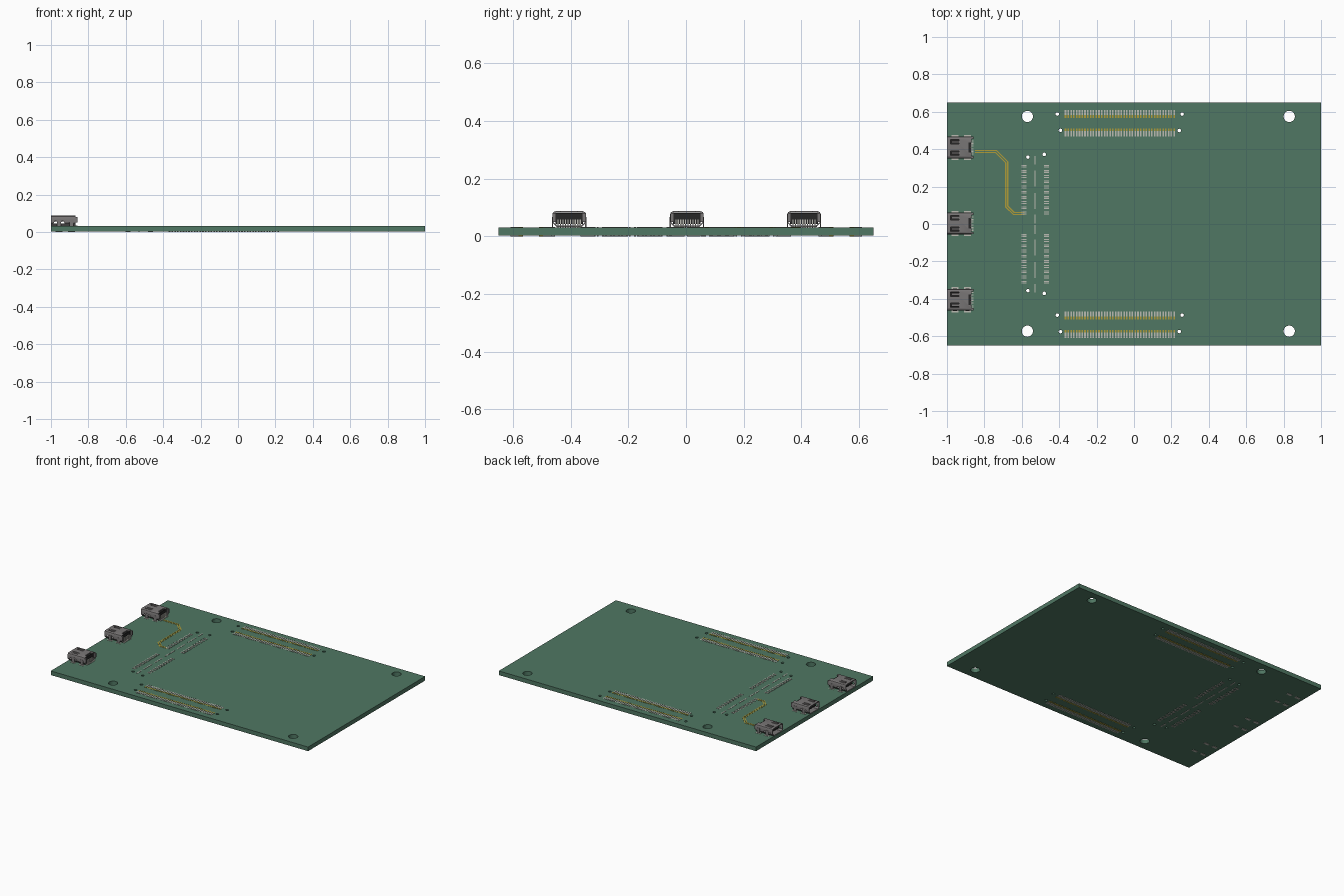
import bpy, bmesh, math
from mathutils import Matrix, Vector

if "Cube" in bpy.data.objects:
    bpy.data.objects.remove(bpy.data.objects["Cube"])

BOT, TOP = 0.002, 0.031      # board faces
PAD = 0.0016                 # pad thickness


def material(name, rgb):
    m = bpy.data.materials.new(name)
    m.diffuse_color = (*rgb, 1)
    m.use_nodes = True
    m.node_tree.nodes["Principled BSDF"].inputs["Base Color"].default_value = m.diffuse_color
    return m


GREEN = material("solder_mask", (0.08, 0.185, 0.125))
GOLD = material("copper", (0.42, 0.33, 0.04))
TIN = material("tin", (0.5, 0.5, 0.45))
STEEL = material("shell_steel", (0.19, 0.18, 0.18))
BLACK = material("insulator", (0.02, 0.02, 0.02))


def finish(bm, name, mat=None, smooth=False):
    bmesh.ops.recalc_face_normals(bm, faces=bm.faces)
    me = bpy.data.meshes.new(name)
    bm.to_mesh(me)
    bm.free()
    ob = bpy.data.objects.new(name, me)
    bpy.context.collection.objects.link(ob)
    if mat:
        me.materials.append(mat)
    if smooth:
        bpy.context.view_layer.objects.active = ob
        ob.select_set(True)
        bpy.ops.object.shade_smooth_by_angle(angle=math.radians(35))
        ob.select_set(False)
    return ob


def box(bm, x0, x1, y0, y1, z0, z1):
    size = Matrix.Diagonal((abs(x1 - x0), abs(y1 - y0), abs(z1 - z0), 1))
    mid = Matrix.Translation(((x0 + x1) / 2, (y0 + y1) / 2, (z0 + z1) / 2))
    bmesh.ops.create_cube(bm, size=1, matrix=mid @ size)


def pad(bm, x0, x1, y0, y1, bottom=False):
    z = (BOT - PAD * 1.25, BOT + 0.0005) if bottom else (TOP - 0.0005, TOP + PAD)
    box(bm, x0, x1, y0, y1, *z)


def prism(bm, pts, offset):
    face = bm.faces.new([bm.verts.new(p) for p in pts])
    ext = bmesh.ops.extrude_face_region(bm, geom=[face])["geom"]
    bmesh.ops.translate(bm, vec=offset, verts=[v for v in ext if isinstance(v, bmesh.types.BMVert)])


def cut(ob, cutter):
    cutter.hide_render = True
    cutter.hide_set(True)
    mod = ob.modifiers.new("cut", "BOOLEAN")
    mod.operation, mod.object, mod.solver = "DIFFERENCE", cutter, "EXACT"


# board with mounting and alignment holes
holes = [(x, y, 0.03) for x in (-0.57, 0.83) for y in (0.575, -0.573)]
for yc in (0.588, -0.487):
    holes += [(-0.41, yc, 0.0095), (0.257, yc, 0.0095), (-0.393, yc - 0.088, 0.0095), (0.242, yc - 0.088, 0.0095)]
holes += [(-0.567, 0.358, 0.0095), (-0.48, 0.372, 0.0095), (-0.567, -0.356, 0.0095), (-0.48, -0.371, 0.0095)]
bm = bmesh.new()
for x, y, r in holes:
    bmesh.ops.create_cone(bm, cap_ends=True, segments=32, radius1=r, radius2=r, depth=0.2,
                          matrix=Matrix.Translation((x, y, 0.015)))
hole_cutter = finish(bm, "hole_cutter")
bm = bmesh.new()
box(bm, -1, 1, -0.65, 0.65, BOT, TOP)
cut(finish(bm, "board", GREEN), hole_cutter)

# long edge connector footprints, on both faces
tin, gold = bmesh.new(), bmesh.new()
for yc in (0.539, -0.538):
    for s in (1, -1):
        for i in range(40):
            x = -0.366 + i * 0.0149
            for under in (False, True):
                pad(tin, x - 0.0043, x + 0.0043, yc + s * 0.043, yc + s * 0.071, under)
                pad(gold, x - 0.0043, x + 0.0043, yc + s * 0.028, yc + s * 0.043, under)
finish(tin, "edge_connector_pads", TIN)
finish(gold, "edge_connector_contacts", GOLD)

# two-bank differential connector footprint, on both faces
bm = bmesh.new()
for under in (False, True):
    for bank in (0.184, -0.186):
        for i in range(10):
            for d in (-0.0047, 0.0047):
                y = bank + (i - 4.5) * 0.0278 + d
                for x in (-0.587, -0.469):
                    pad(bm, x - 0.0135, x + 0.0135, y - 0.0028, y + 0.0028, under)
        for off, length in ((-0.157, 0.047), (-0.06, 0.085), (0.06, 0.085), (0.157, 0.047)):
            pad(bm, -0.533, -0.526, bank + off - length / 2, bank + off + length / 2, under)
finish(bm, "pair_connector_pads", TIN)

# differential trace pair: offset copies of one mitred path
path = [Vector(p) for p in ((-0.85, 0.388), (-0.738, 0.388), (-0.68, 0.33), (-0.68, 0.093), (-0.642, 0.056), (-0.585, 0.056))]


def offset_path(d):
    out = []
    for i, p in enumerate(path):
        a = (p - path[max(i - 1, 0)]) if i else path[1] - p
        b = (path[i + 1] - p) if i < len(path) - 1 else a
        n1, n2 = (Vector((-v.y, v.x)).normalized() for v in (a, b))
        m = (n1 + n2).normalized()
        out.append(p + m * d / m.dot(n1))
    return out


bm = bmesh.new()
for c in (-0.0055, 0.0055):
    ring = offset_path(c - 0.0032) + offset_path(c + 0.0032)[::-1]
    prism(bm, [(p.x, p.y, TOP - 0.0005) for p in ring], (0, 0, PAD))
finish(bm, "trace_pair", GOLD)

# port connectors along the left edge
HALF = [(0.044, 0.0325), (0.0575, 0.047), (0.0585, 0.076), (0.055, 0.0835), (0.047, 0.0872)]


def section(shrink):
    zc = 0.06
    half = [(y - shrink, z + (shrink if z < zc - 0.02 else -shrink if z > zc + 0.022 else 0)) for y, z in HALF]
    return half + [(-y, z) for y, z in half[::-1]]


def port(yc, label):
    # open sheet-metal shell
    bm = bmesh.new()
    rings = []
    for x in (-1.0, -0.868):
        rings.append([[bm.verts.new((x, yc + y, z)) for y, z in section(s)] for s in (0, 0.004)])
    n = len(rings[0][0])
    for i in range(n):
        j = (i + 1) % n
        for k in (0, 1):
            bm.faces.new((rings[0][k][i], rings[0][k][j], rings[1][k][j], rings[1][k][i]))
            bm.faces.new((rings[k][0][i], rings[k][0][j], rings[k][1][j], rings[k][1][i]))
    shell = finish(bm, "port_shell_" + label, STEEL, True)

    # spring slots in the roof, windows in the sides
    bm = bmesh.new()
    for s in (1, -1):
        u = [(-0.982, 0.018), (-0.935, 0.018), (-0.935, 0.024), (-0.976, 0.024),
             (-0.976, 0.036), (-0.935, 0.036), (-0.935, 0.042), (-0.982, 0.042)]
        prism(bm, [(x, yc + s * y, 0.078) for x, y in u], (0, 0, 0.03))
        for x in (-0.975, -0.938, -0.893):
            prism(bm, [(x - 0.012, yc + s * 0.04, 0.045), (x + 0.012, yc + s * 0.04, 0.045),
                       (x + 0.005, yc + s * 0.04, 0.058), (x - 0.005, yc + s * 0.04, 0.058)], (0, s * 0.04, 0))
    box(bm, -0.885, -0.85, yc - 0.028, yc + 0.028, 0.078, 0.1)
    cut(shell, finish(bm, "port_slot_cutter_" + label))

    # rear insulator and contact tongue
    bm = bmesh.new()
    box(bm, -0.91, -0.874, yc - 0.048, yc + 0.048, 0.042, 0.08)
    box(bm, -0.985, -0.91, yc - 0.038, yc + 0.038, 0.055, 0.064)
    finish(bm, "port_insulator_" + label, BLACK)

    # bent contact pins at the rear
    bm = bmesh.new()
    for i in range(10):
        y = yc + (i - 4.5) * 0.0085
        box(bm, -0.876, -0.871, y - 0.002, y + 0.002, TOP, 0.058)
        box(bm, -0.871, -0.857, y - 0.002, y + 0.002, TOP, TOP + 0.004)
    finish(bm, "port_pins_" + label, TIN)

    # shell feet and rear hood ears
    bm = bmesh.new()
    for s in (1, -1):
        for x in (-0.957, -0.89):
            box(bm, x - 0.011, x + 0.011, yc + s * 0.0555, yc + s * 0.0595, TOP - 0.001, 0.066)
        box(bm, -0.87, -0.858, yc + s * 0.045, yc + s * 0.0575, 0.05, 0.08)
    finish(bm, "port_feet_" + label, STEEL)

    # solder pads, top and bottom
    bm = bmesh.new()
    for s in (1, -1):
        for x in (-0.957, -0.89):
            for under in (False, True):
                pad(bm, x - 0.018, x + 0.018, yc + s * 0.05, yc + s * 0.067, under)
    finish(bm, "port_pads_" + label, TIN)


for yc, label in ((0.409, "upper"), (0.003, "middle"), (-0.405, "lower")):
    port(yc, label)
